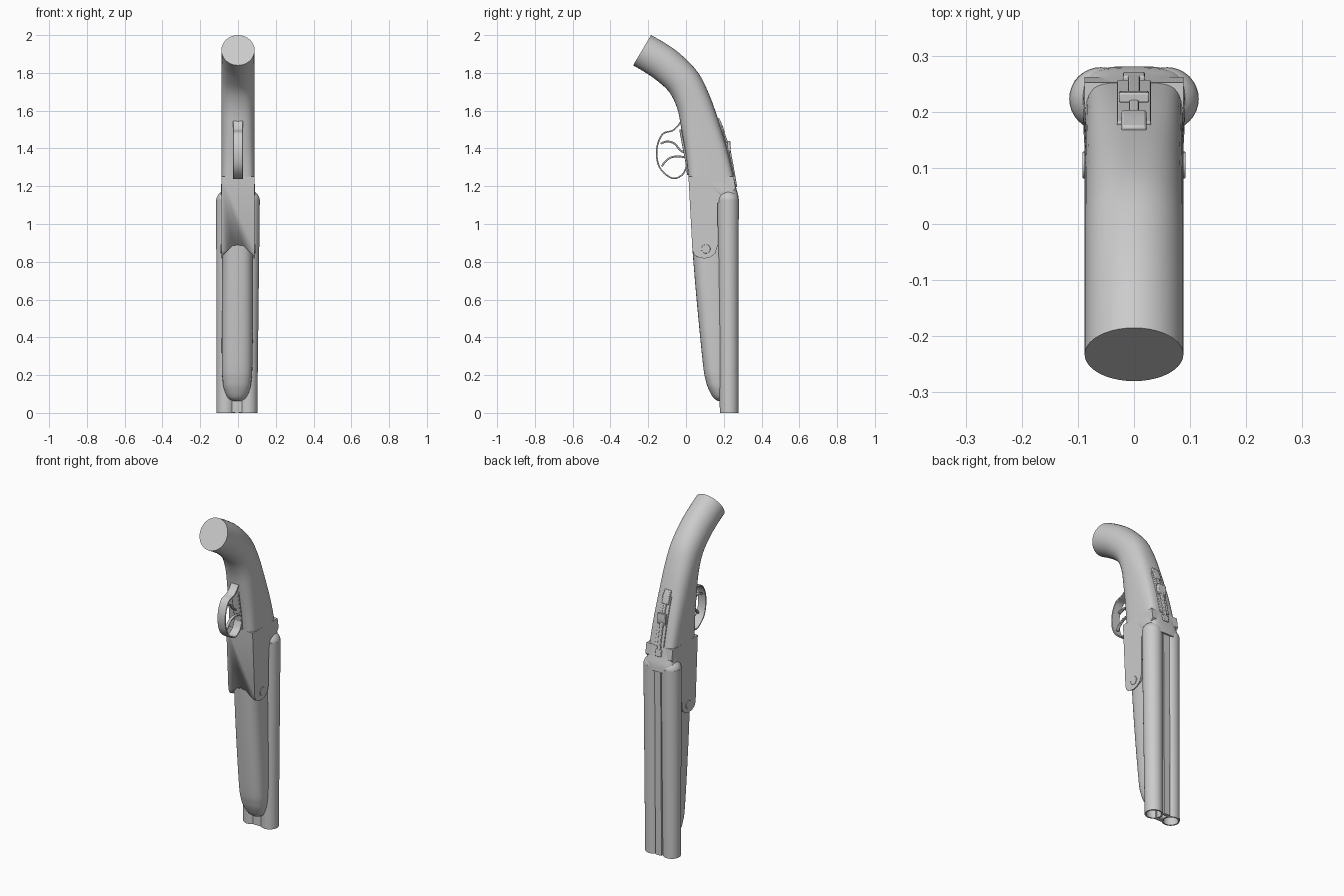
import bpy, bmesh, math
from mathutils import Vector

if "Cube" in bpy.data.objects:
    bpy.data.objects.remove(bpy.data.objects["Cube"])


def finish(name, bm, angle=35, bevel=0):
    bmesh.ops.recalc_face_normals(bm, faces=bm.faces)
    me = bpy.data.meshes.new(name)
    bm.to_mesh(me)
    bm.free()
    ob = bpy.data.objects.new(name, me)
    bpy.context.collection.objects.link(ob)
    bpy.ops.object.select_all(action='DESELECT')
    ob.select_set(True)
    bpy.context.view_layer.objects.active = ob
    bpy.ops.object.shade_smooth_by_angle(angle=math.radians(angle))
    if bevel:
        m = ob.modifiers.new("bevel", 'BEVEL')
        m.width, m.segments, m.limit_method = bevel, 2, 'ANGLE'
    return ob


def skin(name, rings, angle=35, bevel=0):
    # bridge a list of equal-length closed rings and cap both ends
    bm = bmesh.new()
    vs = [[bm.verts.new(p) for p in r] for r in rings]
    n = len(rings[0])
    for a, b in zip(vs, vs[1:]):
        for i in range(n):
            bm.faces.new((a[i], a[(i + 1) % n], b[(i + 1) % n], b[i]))
    bm.faces.new(vs[0])
    bm.faces.new(vs[-1])
    return finish(name, bm, angle, bevel)


def smooth(pts, k=4):
    # Catmull-Rom resampling of a path or section table
    out = []
    for i in range(len(pts) - 1):
        p = [pts[max(0, min(len(pts) - 1, i + j))] for j in (-1, 0, 1, 2)]
        for s in range(k):
            t = s / k
            out.append([0.5 * (2 * b + (c - a) * t + (2 * a - 5 * b + 4 * c - d) * t * t
                        + (3 * b - a - 3 * c + d) * t ** 3) for a, b, c, d in zip(*p)])
    return out + [list(pts[-1])]


def loft(name, secs, cx=lambda z: 0, k=4, n=40):
    # each section: front y, front z, back y, back z, half width, squareness
    rings = []
    for fy, fz, by, bz, hw, e in (smooth(secs, k) if k > 1 else secs):
        f, b = Vector((0, fy, fz)), Vector((0, by, bz))
        ring = []
        for i in range(n):
            a = 2 * math.pi * i / n
            c, s = math.cos(a), math.sin(a)
            u = math.copysign(abs(c) ** (2 / e), c)
            v = math.copysign(abs(s) ** (2 / e), s)
            p = (f + b) / 2 + (b - f) / 2 * v
            p.x = u * hw + cx(p.z)
            ring.append(p)
        rings.append(ring)
    return skin(name, rings)


def ribbon(name, pts, hw, t, x=0.0, k=5):
    # flat bar swept along a path in the side plane
    path = [Vector((0, y, z)) for y, z in smooth(pts, k)]
    rings = []
    for i, p in enumerate(path):
        d = (path[min(i + 1, len(path) - 1)] - path[max(i - 1, 0)]).normalized()
        nrm = Vector((0, -d.z, d.y)) * t
        w = Vector((hw, 0, 0))
        o = p + Vector((x, 0, 0))
        rings.append([o - w - nrm, o + w - nrm, o + w + nrm, o - w + nrm])
    return skin(name, rings, 35, min(hw, t) * 0.5)


def lean(z):
    # slight sideways drift of the barrels toward the muzzle
    return -0.006 * (1 - z / 1.13)


# curved grip
loft("grip_stock", [
    (0.013, 1.25, 0.252, 1.25, .088, 5), (0.0, 1.36, 0.222, 1.38, .088, 4),
    (-.024, 1.50, 0.178, 1.53, .088, 3), (-.046, 1.61, 0.125, 1.68, .088, 2.5),
    (-.09, 1.70, 0.065, 1.80, .088, 2.2), (-.165, 1.768, -.03, 1.90, .088, 2.05),
    (-.225, 1.808, -.11, 1.957, .088, 2), (-.28, 1.84, -.185, 2.0, .088, 2)])

# receiver with rounded side lobes and a scalloped front
side = [(.013, 1.252), (.252, 1.252), (.262, 1.19), (.2, 1.13), (.168, 1.11), (.166, .88),
        (.155, .845), (.13, .825), (.10, .817), (.07, .822), (.045, .835), (.034, .86)]
receiver = skin("receiver", [[(x, y, z) for y, z in side] for x in (-.088, .088)], 30)
scallop = [(-.083, .7), (.083, .7), (.083, .83), (.03, .885), (-.03, .885), (-.083, .83)]
cutter = skin("scallop_cutter", [[(x, y, z) for x, z in scallop] for y in (-.1, .4)])
cutter.hide_render = True
cutter.hide_viewport = True
m = receiver.modifiers.new("scallop", 'BOOLEAN')
m.object, m.operation, m.solver = cutter, 'DIFFERENCE', 'EXACT'

# breech between receiver and barrels
loft("breech", [(.17, 1.11, .281, 1.11, .075, 4), (.16, 1.15, .277, 1.15, .09, 4),
                (.11, 1.19, .266, 1.19, .09, 4), (.05, 1.25, .252, 1.25, .086, 5)], k=3)

# barrels with bores, and their rounded breech ends
tube = [(.002, .5), (.041, .5), (.041, 0), (.049, 0), (.0565, 1.13), (.002, 1.13)]
for s, label in ((-1, "left"), (1, "right")):
    rings = []
    for r, z in tube:
        cy = .228 - .005 * z / 1.13
        rings.append([(s * .059 + lean(z) + r * math.cos(a), cy + r * math.sin(a), z)
                      for a in (2 * math.pi * i / 32 for i in range(32))])
    skin(label + "_barrel", rings)
    bm = bmesh.new()
    bmesh.ops.create_uvsphere(bm, u_segments=32, v_segments=16, radius=.0565)
    bmesh.ops.translate(bm, verts=bm.verts, vec=(s * .059, .223, 1.122))
    finish(label + "_breech_dome", bm)
    # hinge pin
    rings = [[(s * x, .105 + .024 * math.cos(a), .868 + .024 * math.sin(a))
              for a in (2 * math.pi * i / 24 for i in range(24))] for x in (.07, .092)]
    skin(label + "_hinge_pin", rings, 35, .002)

# ribs joining the barrels
for name, y0, y1, hw in (("lower_rib", .19, .212, .026), ("upper_rib", .252, .271, .02)):
    skin(name, [[(lean(z) + x, y, z) for x, y in ((-hw, y0), (hw, y0), (hw, y1), (-hw, y1))]
                for z in (0.001, 1.12)])

# wooden fore-end
loft("fore_end", [
    (.032, .89, .22, .89, .081, 2.8), (.056, .6, .23, .6, .083, 2.7),
    (.09, .255, .235, .255, .081, 2.6), (.105, .17, .235, .17, .076, 2.5),
    (.12, .125, .235, .125, .068, 2.4), (.145, .08, .23, .08, .048, 2.2),
    (.172, .062, .22, .062, .02, 2)], cx=lean)

# trigger guard and the two triggers
ribbon("trigger_guard", [(-.02, 1.56), (-.035, 1.53), (-.07, 1.495), (-.125, 1.475), (-.155, 1.395),
                         (-.14, 1.30), (-.075, 1.243), (-.02, 1.26), (.004, 1.31)], .026, .004)
ribbon("rear_trigger", [(.01, 1.37), (-.03, 1.39), (-.06, 1.425), (-.10, 1.437), (-.135, 1.425)],
       .008, .005, -.01)
ribbon("front_trigger", [(.01, 1.35), (-.04, 1.358), (-.08, 1.352), (-.11, 1.33), (-.128, 1.305)],
       .008, .005, .01)
ribbon("trigger_plate", [(-.03, 1.50), (-.015, 1.42), (.0, 1.34), (.012, 1.26)], .024, .006)

# tang, opening lever with thumb piece, and safety catch
ribbon("tang", [(.252, 1.25), (.222, 1.38), (.178, 1.53)], .03, .005)
ribbon("opening_lever", [(.262, 1.20), (.245, 1.30), (.228, 1.39)], .011, .008)
ribbon("lever_pivot", [(.264, 1.195), (.256, 1.235)], .02, .008)
ribbon("lever_thumb_piece", [(.223, 1.375), (.228, 1.40), (.225, 1.438)], .027, .009)
ribbon("safety_catch", [(.196, 1.485), (.184, 1.52), (.166, 1.56)], .022, .009)
ribbon("safety_slide", [(.215, 1.43), (.19, 1.50)], .009, .008)
